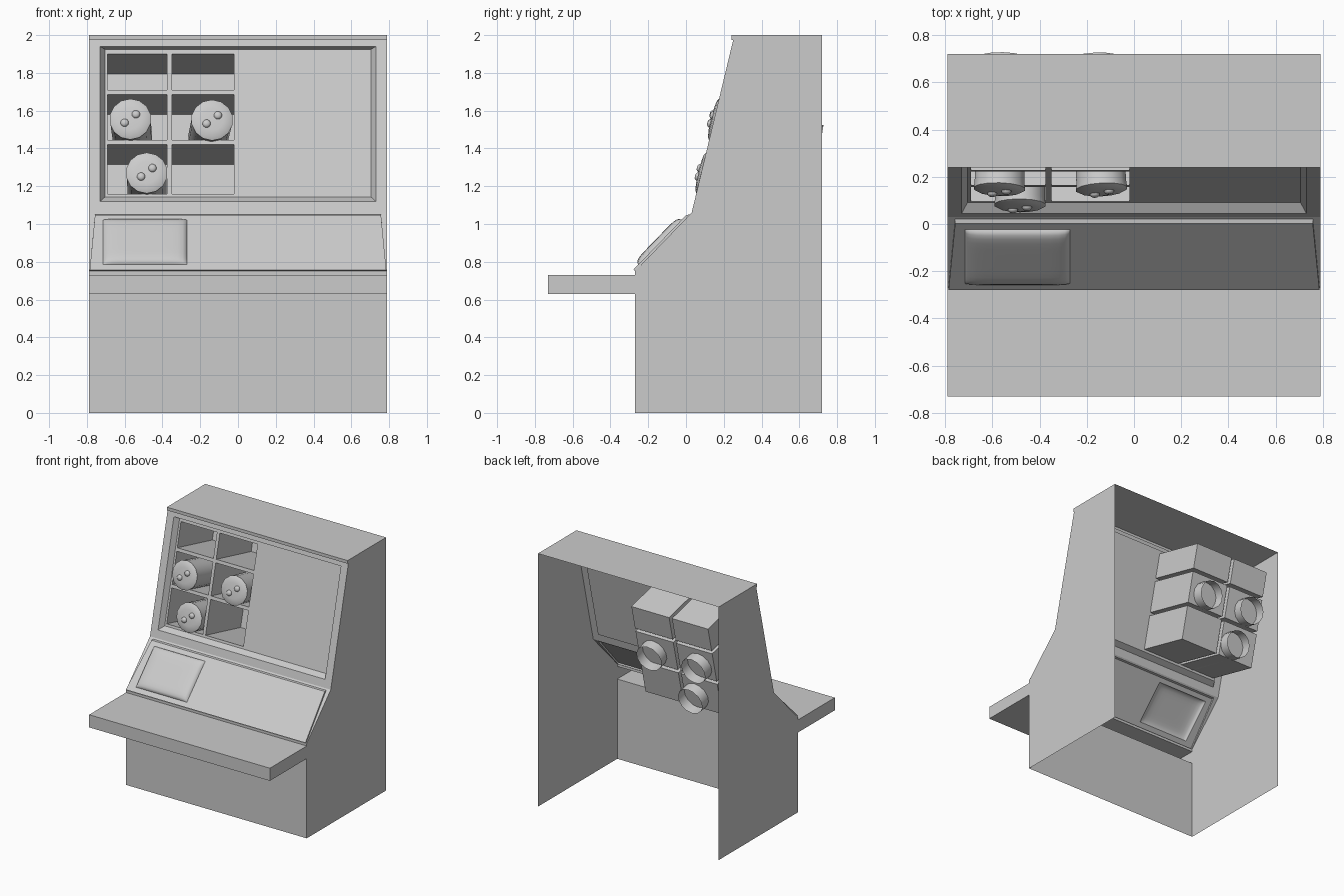
import bpy, bmesh, math
from mathutils import Vector

if "Cube" in bpy.data.objects:
    bpy.data.objects.remove(bpy.data.objects["Cube"])

W = 0.79
WALL = (Vector((0, 0.03, 1.06)), Vector((0, 0.25, 1.975)))
DESK = (Vector((0, -0.27, 0.75)), Vector((0, 0.03, 1.06)))


def on_plane(plane, x, z, depth=0.0):
    """Point seen at (x, z) from the front, pushed inward by depth."""
    a, b = plane
    v = (b - a).normalized()
    n = Vector((0, v.z, -v.y))
    p = a + v * ((z - a.z + depth * v.y) / v.z) + n * depth
    p.x = x
    return p


def inward(plane):
    v = (plane[1] - plane[0]).normalized()
    return Vector((0, v.z, -v.y))


def build(name, faces, smooth=None):
    bm = bmesh.new()
    for f in faces:
        bm.faces.new([bm.verts.new(p) for p in f])
    bmesh.ops.remove_doubles(bm, verts=bm.verts, dist=0.0005)
    bmesh.ops.recalc_face_normals(bm, faces=bm.faces)
    me = bpy.data.meshes.new(name)
    bm.to_mesh(me)
    bm.free()
    ob = bpy.data.objects.new(name, me)
    bpy.context.collection.objects.link(ob)
    if smooth:
        bpy.ops.object.select_all(action='DESELECT')
        ob.select_set(True)
        bpy.context.view_layer.objects.active = ob
        bpy.ops.object.shade_smooth_by_angle(angle=math.radians(smooth))
    return ob


def loft(rings):
    faces = []
    for a, b in zip(rings, rings[1:]):
        k = len(a)
        faces += [(a[i], a[(i + 1) % k], b[(i + 1) % k], b[i]) for i in range(k)]
    return faces


def rect(plane, x0, x1, z0, z1, depth=0.0, top=None):
    t0, t1 = (x0, x1) if top is None else top
    return [on_plane(plane, x0, z0, depth), on_plane(plane, x1, z0, depth),
            on_plane(plane, t1, z1, depth), on_plane(plane, t0, z1, depth)]


# Cabinet shell: open at the back and underneath, hollow desk shelf
profile = [(-.27, 0), (-.27, .63), (-.73, .63), (-.73, .73), (-.27, .73), (-.27, .75),
           (.03, 1.06), (.25, 1.975), (.24, 1.975), (.24, 2.0), (.72, 2.0), (.72, 0)]
left = [Vector((-W, y, z)) for y, z in profile]
right = [Vector((W, y, z)) for y, z in profile]
shell = [left, right[::-1]]
for i in range(10):
    if i not in (5, 6):
        shell.append((left[i], right[i], right[i + 1], left[i + 1]))
build("cabinet_shell", shell)

# Upper wall: surround, sloped bezel and recessed panel with cubby openings
R = 0.04
faces = loft([rect(WALL, -W, W, 1.06, 1.975),
              rect(WALL, -.73, .73, 1.12, 1.94),
              rect(WALL, -.705, .705, 1.142, 1.925, R)])
xs = [-.705, -.69, -.375, -.35, -.02, .705]
zs = [1.142, 1.16, 1.42, 1.445, 1.685, 1.71, 1.90, 1.925]
depth_vec = inward(WALL) * 0.45
cubbies = []
for i in range(len(xs) - 1):
    for j in range(len(zs) - 1):
        cell = rect(WALL, xs[i], xs[i + 1], zs[j], zs[j + 1], R)
        if i in (1, 3) and j in (1, 3, 5):
            back = [p + depth_vec for p in cell]
            cubbies += loft([cell, back]) + [back]
        else:
            faces.append(cell)
build("upper_wall", faces)
build("cubby_boxes", cubbies)

# Sloped control panel: raised trapezoid with an opening for the screen
SX0, SX1, SZ0, SZ1 = -.715, -.27, .785, 1.022
lift = -0.012
build("control_panel", loft([
    rect(DESK, -W, W, .75, 1.06),
    rect(DESK, -.785, .785, .752, 1.05, 0, (-.757, .757)),
    rect(DESK, -.785, .785, .757, 1.048, lift, (-.757, .757)),
    rect(DESK, SX0, SX1, SZ0, SZ1, lift)]))

# Bulging screen
N = 14


def screen_point(i, j):
    u, w = (-math.cos(math.pi * k / N) for k in (i, j))
    h = 0.026 * ((1 - u ** 8) * (1 - w ** 8)) ** 0.5 if abs(u) < 1 and abs(w) < 1 else 0
    base = on_plane(DESK, SX0 + (u + 1) / 2 * (SX1 - SX0), SZ0 + (w + 1) / 2 * (SZ1 - SZ0), lift)
    return base - inward(DESK) * h


build("screen", [(screen_point(i, j), screen_point(i + 1, j),
                  screen_point(i + 1, j + 1), screen_point(i, j + 1))
                 for i in range(N) for j in range(N)], 40)

# Canisters: faceted tubes with a shallow domed face and two studs
SIDES = 14
for idx, (x, z, end_x) in enumerate([(-.57, 1.555, -.555), (-.137, 1.55, -.167),
                                     (-.483, 1.27, -.48)], 1):
    start = on_plane(WALL, x, z)
    axis = (inward(WALL) * 0.57 + Vector((end_x - x, 0, 0))).normalized()
    side = Vector((1, 0, 0))
    side = (side - axis * side.dot(axis)).normalized()
    up = side.cross(axis)
    if up.z < 0:
        up.negate()

    def ring(t, r, n=SIDES, c=start):
        return [c + axis * t + (side * math.cos(a) + up * math.sin(a)) * r
                for a in (2 * math.pi * (k + .5) / n for k in range(n))]

    rings = [ring(-.014, .06), ring(-.009, .095), ring(0, .111), ring(.025, .108), ring(.57, .105)]
    build(f"canister_{idx}", [rings[0]] + loft(rings), 30)
    for s in (-1, 1):
        c = start + side * (.03 * s) + up * (.023 * s)
        stud = [ring(-.002, .023, 12, c), ring(-.02, .021, 12, c), ring(-.028, .012, 12, c)]
        build(f"canister_{idx}_stud_{'a' if s < 0 else 'b'}", loft(stud) + [stud[-1]], 50)
